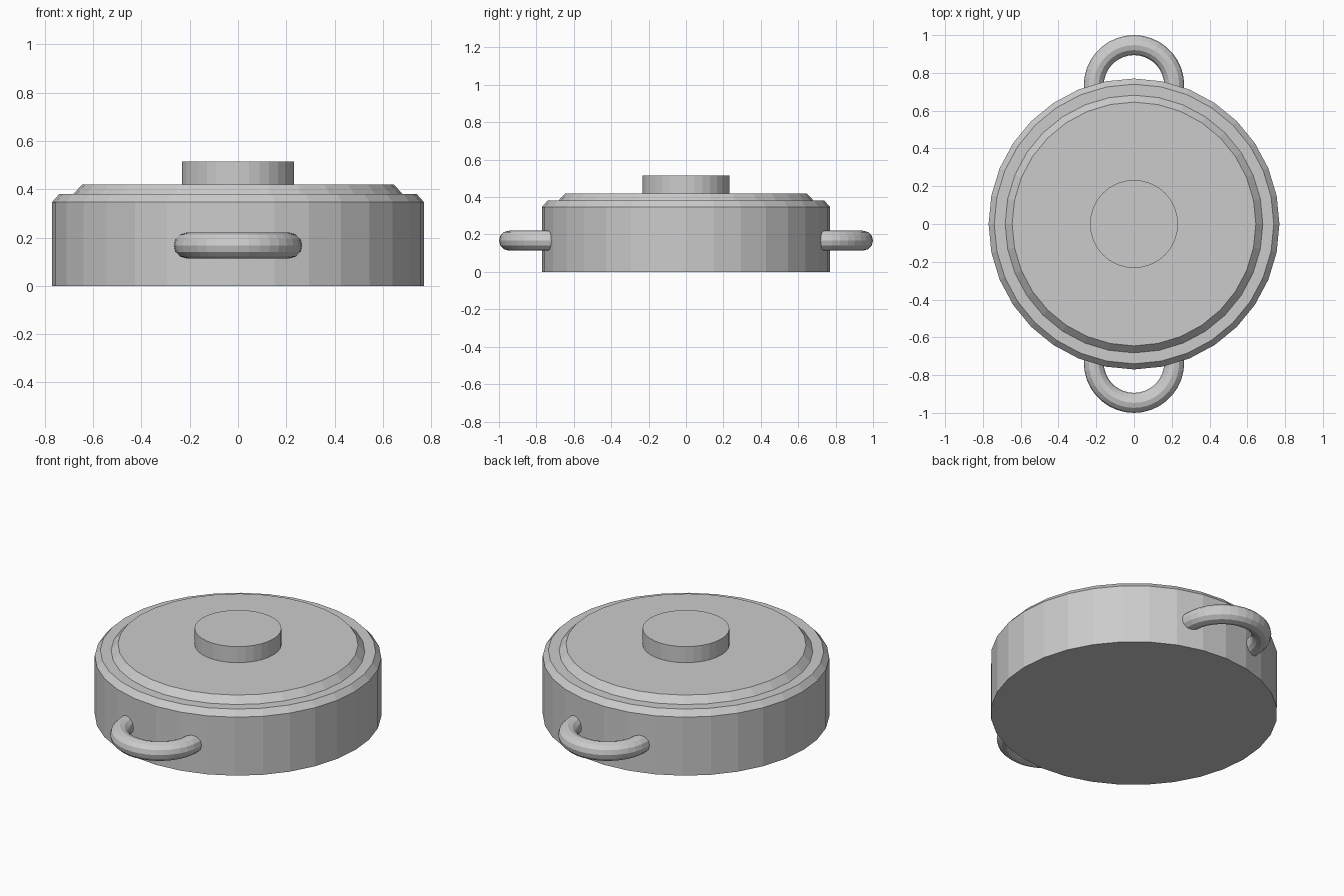
import bpy, bmesh
from math import cos, sin, pi, radians
from mathutils import Vector, Matrix

if "Cube" in bpy.data.objects:
    bpy.data.objects.remove(bpy.data.objects["Cube"])

SIDES = 32


def finish(name, bm):
    bmesh.ops.remove_doubles(bm, verts=bm.verts, dist=1e-5)
    bmesh.ops.recalc_face_normals(bm, faces=bm.faces)
    mesh = bpy.data.meshes.new(name)
    bm.to_mesh(mesh)
    bm.free()
    obj = bpy.data.objects.new(name, mesh)
    bpy.context.collection.objects.link(obj)
    return obj


def lathe(name, profile):
    """Stack rings of (radius, z) into a closed flat-sided solid."""
    bm = bmesh.new()
    rings = [[bm.verts.new((r * cos(2 * pi * i / SIDES), r * sin(2 * pi * i / SIDES), z))
              for i in range(SIDES)] for r, z in profile]
    for a, b in zip(rings, rings[1:]):
        for i in range(SIDES):
            j = (i + 1) % SIDES
            bm.faces.new((a[i], a[j], b[j], b[i]))
    bm.faces.new(rings[0][::-1])
    bm.faces.new(rings[-1])
    return finish(name, bm)


def handle(name, turn):
    """Half-ring tube with short straight ends that sink into the pot wall."""
    major, minor, y0, z0, tube = 0.213, 0.053, 0.734, 0.167, 12
    path = [(0.0, -0.035)] + [(radians(a), 0.0) for a in range(0, 181, 10)] + [(pi, -0.035)]
    bm = bmesh.new()
    rings = []
    for a, dy in path:
        ring = []
        for k in range(tube):
            t = 2 * pi * k / tube
            r = major + minor * cos(t)
            ring.append(bm.verts.new((r * cos(a), y0 + dy + r * sin(a), z0 + minor * sin(t))))
        rings.append(ring)
    for a, b in zip(rings, rings[1:]):
        for k in range(tube):
            m = (k + 1) % tube
            bm.faces.new((a[k], a[m], b[m], b[k]))
    bm.faces.new(rings[0])
    bm.faces.new(rings[-1])
    bmesh.ops.rotate(bm, verts=bm.verts, cent=Vector(), matrix=Matrix.Rotation(turn, 3, 'Z'))
    return finish(name, bm)


# Pot body with chamfered rim
lathe("pot_body", [(0.77, 0.0), (0.77, 0.347), (0.74, 0.381)])

# Raised lid with sloped edge
lathe("lid", [(0.682, 0.381), (0.645, 0.42)])

# Round lid knob
lathe("lid_knob", [(0.233, 0.42), (0.233, 0.515)])

# Loop handles, back and front
handle("back_handle", 0.0)
handle("front_handle", pi)
